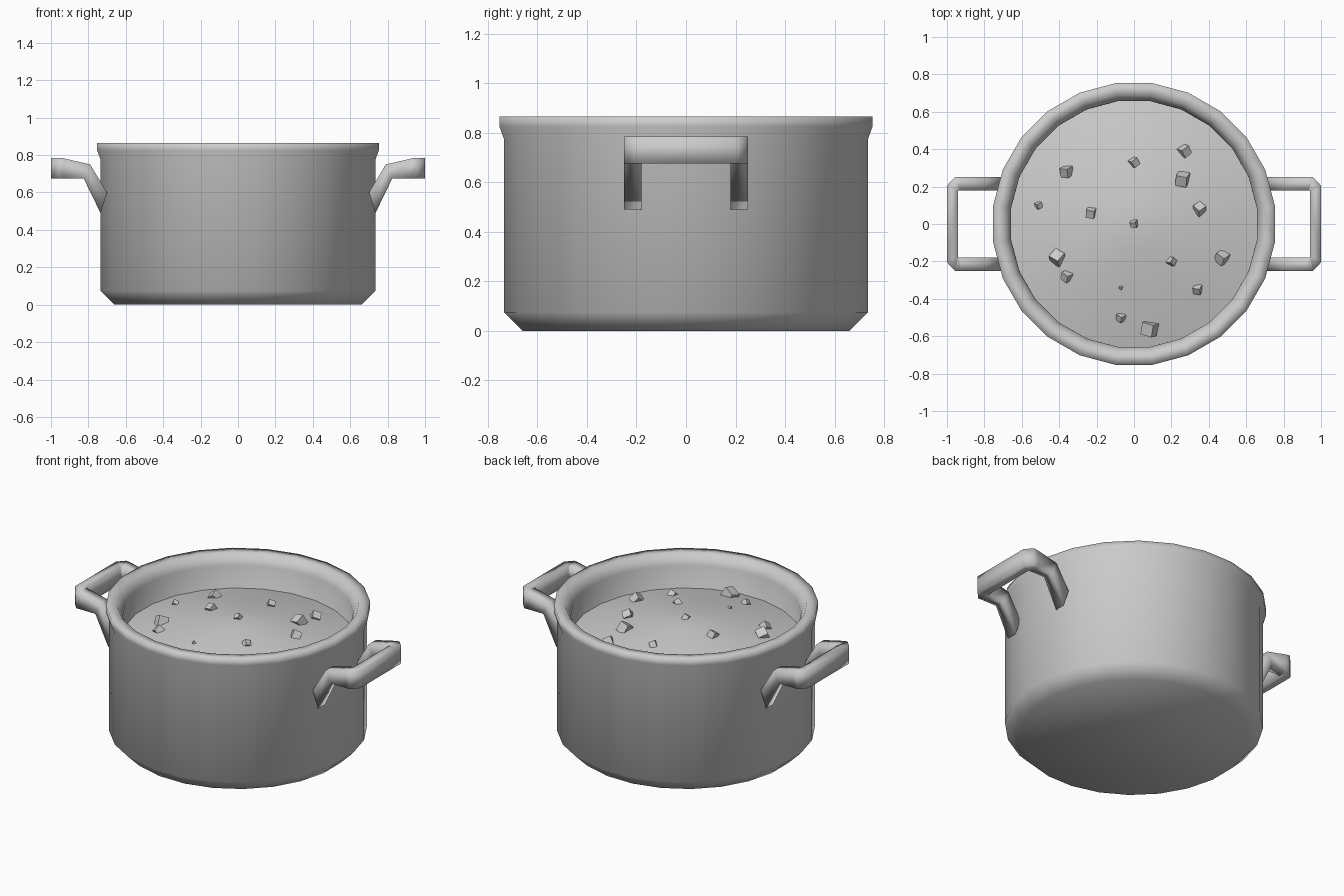
import bpy, bmesh, math, random
from mathutils import Vector, Euler

if "Cube" in bpy.data.objects:
    bpy.data.objects.remove(bpy.data.objects["Cube"])

random.seed(4)
SIDES = 24
grey = bpy.data.materials.new("light_grey")
grey.diffuse_color = (0.6, 0.6, 0.6, 1)
grey.use_nodes = True
grey.node_tree.nodes["Principled BSDF"].inputs["Base Color"].default_value = grey.diffuse_color


def finish(bm, name, smooth=True):
    bmesh.ops.recalc_face_normals(bm, faces=bm.faces)
    me = bpy.data.meshes.new(name)
    for f in bm.faces:
        f.smooth = smooth
    bm.to_mesh(me)
    bm.free()
    me.materials.append(grey)
    ob = bpy.data.objects.new(name, me)
    bpy.context.collection.objects.link(ob)
    return ob


def ring(bm, r, z):
    # r is the distance to the flat sides; a flat side faces each axis
    c = r / math.cos(math.pi / SIDES)
    return [bm.verts.new((c * math.cos(a), c * math.sin(a), z))
            for a in (2 * math.pi * (i + 0.5) / SIDES for i in range(SIDES))]


def bridge(bm, rings):
    for a, b in zip(rings, rings[1:]):
        n = len(a)
        for i in range(n):
            j = (i + 1) % n
            bm.faces.new((a[i], a[j], b[j], b[i]))


# Pot: chamfered base, straight wall, thick rim, hollow inside
bm = bmesh.new()
profile = [(0.66, 0), (0.735, 0.075), (0.735, 0.775), (0.753, 0.825), (0.753, 0.865),
           (0.69, 0.865), (0.657, 0.80), (0.655, 0.06)]
rings = [ring(bm, r, z) for r, z in profile]
bridge(bm, rings)
bm.faces.new(rings[0])
bm.faces.new(rings[-1])
finish(bm, "pot")


# Soup: shallow mound
def soup_z(r):
    return 0.775 - 0.12 * (r / 0.66) ** 1.4


bm = bmesh.new()
rings = [ring(bm, r, soup_z(r)) for r in (0.657, 0.55, 0.42, 0.28, 0.13)]
bridge(bm, rings)
centre = bm.verts.new((0, 0, soup_z(0)))
for i in range(SIDES):
    bm.faces.new((rings[-1][i], rings[-1][(i + 1) % SIDES], centre))
finish(bm, "soup")

# Chunks: tilted cubes poking out of the soup (x, y, half width)
chunks = [(.27, .39, .033), (0, .33, .026), (.26, .24, .04), (-.36, .28, .033),
          (-.51, .10, .02), (-.23, .06, .03), (.35, .08, .033), (0, 0, .022),
          (-.41, -.18, .04), (-.36, -.28, .03), (.20, -.20, .024), (.47, -.18, .036),
          (.34, -.35, .026), (-.07, -.34, .01), (-.07, -.50, .024), (.085, -.56, .045)]
bm = bmesh.new()
for x, y, s in chunks:
    new = bmesh.ops.create_cube(bm, size=1.5 * s)["verts"]
    rot = Euler([random.uniform(0.3, 1.2) for _ in range(3)]).to_matrix()
    for v in new:
        v.co = rot @ v.co + Vector((x, y, soup_z(math.hypot(x, y)) + 0.1 * s))
finish(bm, "soup_chunks", smooth=False)

# Handles: section = inner (x, y), outer (x, y) on top, then inner/outer below, with z
half = [  # top x, top z, bottom x, bottom z for the leg
    (.70, .60, .735, .49), (.79, .75, .825, .675), (.93, .782, .93, .675)]
for side, label in ((1, "right"), (-1, "left")):
    bm = bmesh.new()
    secs = [[(tx, .18, tz), (tx, .25, tz), (bx, .25, bz), (bx, .18, bz)]
            for tx, tz, bx, bz in half]
    secs.append([(.94, .18, .784), (.958, .25, .785), (.958, .25, .675), (.94, .18, .675)])
    secs.append([(.94, .165, .785), (1.0, .205, .785), (1.0, .205, .675), (.94, .165, .675)])
    secs += [[(x, -y, z) for x, y, z in s] for s in reversed(secs)]
    loops = [[bm.verts.new((side * x, y, z)) for x, y, z in s] for s in secs]
    bridge(bm, loops)
    bm.faces.new(loops[0])
    bm.faces.new(loops[-1])
    finish(bm, label + "_handle")
